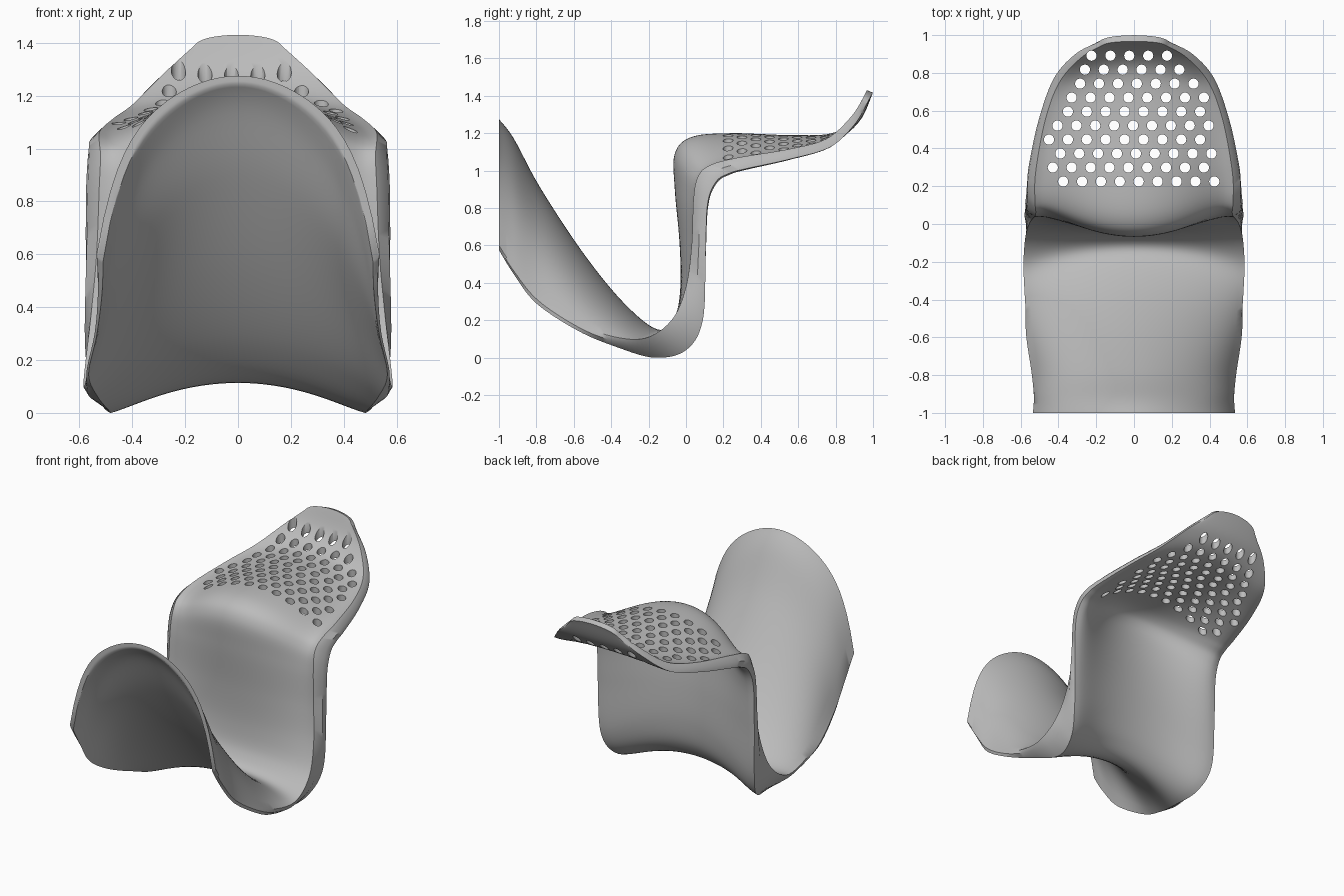
import bpy
import bmesh
import math
from mathutils import Vector

if "Cube" in bpy.data.objects:
    bpy.data.objects.remove(bpy.data.objects["Cube"])

COLUMNS = 40        # quads across the shell
STEPS = 7           # rows between neighbouring stations

# Stations from front flap to back lip:
# centre (y, z), upper rim corner (x, y, z), lower rim corner (x, y, z)
STATIONS = [
    (-1, 1.275, .535, -1, .6, .51, -1, .575),
    (-.92, 1.17, .53, -.92, .48, .515, -.92, .445),
    (-.78, .91, .535, -.78, .32, .535, -.8, .29),
    (-.55, .56, .565, -.55, .17, .565, -.58, .145),
    (-.33, .29, .58, -.35, .105, .53, -.38, .06),
    (-.15, .15, .585, -.2, .11, .48, -.17, 0),
    (-.06, .22, .575, -.07, .21, .52, 0, .04),
    (-.03, .38, .555, 0, .38, .565, .09, .2),
    (-.035, .62, .535, .03, .6, .575, .105, .55),
    (-.06, .9, .525, .04, .85, .575, .115, .82),
    (-.06, 1.09, .52, .065, .97, .57, .16, .94),
    (.03, 1.18, .525, .13, 1.03, .565, .23, .985),
    (.25, 1.2, .52, .28, 1.07, .555, .32, 1.01),
    (.55, 1.19, .47, .55, 1.115, .505, .55, 1.06),
    (.78, 1.2, .395, .75, 1.17, .425, .77, 1.125),
    (.9, 1.285, .28, .88, 1.285, .31, .9, 1.245),
    (.967, 1.43, .17, .945, 1.385, .19, .962, 1.35),
]


def spline(points, steps):
    """Smooth Catmull-Rom rows through the stations."""
    rows = []
    last = len(points) - 1
    for i in range(last):
        a, b = points[max(i - 1, 0)], points[i]
        c, d = points[i + 1], points[min(i + 2, last)]
        for s in range(steps):
            t = s / steps
            rows.append([
                q + t / 2 * (r - p + t * (2 * p - 5 * q + 4 * r - w + t * (3 * (q - r) + w - p)))
                for p, q, r, w in zip(a, b, c, d)])
    rows.append(list(points[-1]))
    return rows


def clamp(value):
    return max(-1, min(1, value))


def cross_row(bm, centre, rim, arch):
    """One arched row of vertices from the right rim to the left rim."""
    row = []
    for j in range(COLUMNS + 1):
        u = 2 * j / COLUMNS - 1
        drop = arch * u ** 2 + (1 - arch) * u ** 8
        y = centre[0] + (rim[1] - centre[0]) * drop
        z = centre[1] + (rim[2] - centre[1]) * drop
        row.append(bm.verts.new((rim[0] * u, clamp(y), max(z, 0))))
    return row


def perimeter(grid):
    """Boundary vertices of a grid, in order."""
    right = [row[0] for row in grid]
    left = [row[-1] for row in grid]
    return grid[0][:-1] + left[:-1] + grid[-1][:0:-1] + right[:0:-1]


def finish(bm, name):
    bmesh.ops.recalc_face_normals(bm, faces=bm.faces)
    mesh = bpy.data.meshes.new(name)
    bm.to_mesh(mesh)
    bm.free()
    obj = bpy.data.objects.new(name, mesh)
    bpy.context.collection.objects.link(obj)
    return obj


# Shell: upper and lower skins, thin at the front, with a flared rim at the back
rows = spline(STATIONS, STEPS)
last = len(rows) - 1
bm = bmesh.new()
upper, lower = [], []
for i, row in enumerate(rows):
    before, after = rows[max(i - 1, 0)], rows[min(i + 1, last)]
    along = Vector((after[0] - before[0], after[1] - before[1])).normalized()
    normal = Vector((-along.y, along.x))
    centre = Vector(row[:2])
    thickness = 0.018 + 0.017 * min(1, i / (4 * STEPS))
    arch = 0.55 + min(1, i / (9 * STEPS), (last - i) / (2 * STEPS))
    upper.append(cross_row(bm, centre, row[2:5], arch))
    lower.append(cross_row(bm, centre - normal * thickness, row[5:8], arch))
for grid in (upper, lower):
    for a, b in zip(grid, grid[1:]):
        for j in range(COLUMNS):
            bm.faces.new((a[j], a[j + 1], b[j + 1], b[j]))

# Rounded rim that joins the skins
top_loop, low_loop = perimeter(upper), perimeter(lower)
mid_loop = []
for a, b in zip(top_loop, low_loop):
    middle = (a.co + b.co) / 2
    bulge = 1 + 0.35 * min(0.1, (a.co - b.co).length)
    mid_loop.append(bm.verts.new((middle.x * bulge, middle.y, middle.z)))
for a, b in ((top_loop, mid_loop), (mid_loop, low_loop)):
    for k in range(len(a)):
        bm.faces.new((a[k - 1], a[k], b[k], b[k - 1]))
shell = finish(bm, "seat_shell")

# Staggered vent holes: first x and count for each row
HOLE_ROWS = [(-.375, 9), (-.43, 9), (-.39, 9), (-.45, 9), (-.405, 9),
             (-.35, 8), (-.33, 8), (-.285, 7), (-.26, 6), (-.225, 5)]
bm = bmesh.new()
for i, (start, count) in enumerate(HOLE_ROWS):
    for j in range(count):
        pins = bmesh.ops.create_cone(bm, cap_ends=True, segments=20, radius1=0.027,
                                     radius2=0.027, depth=1)
        bmesh.ops.translate(bm, verts=pins["verts"],
                            vec=(start + 0.1 * j, 0.225 + 0.074 * i, 1.2))
cutter = finish(bm, "vent_hole_cutter")
cutter.hide_render = True

cut = shell.modifiers.new("vent_holes", "BOOLEAN")
cut.operation = "DIFFERENCE"
cut.solver = "EXACT"
cut.object = cutter
bpy.ops.object.select_all(action="DESELECT")
shell.select_set(True)
bpy.context.view_layer.objects.active = shell
bpy.ops.object.modifier_apply(modifier=cut.name)
bpy.data.objects.remove(cutter)

# Plain grey plastic
grey = bpy.data.materials.new("plain_grey")
grey.use_nodes = True
colour = (0.5, 0.5, 0.5, 1)
grey.diffuse_color = colour
grey.node_tree.nodes["Principled BSDF"].inputs["Base Color"].default_value = colour
shell.data.materials.clear()
shell.data.materials.append(grey)
bpy.ops.object.shade_smooth_by_angle(angle=math.radians(40))
